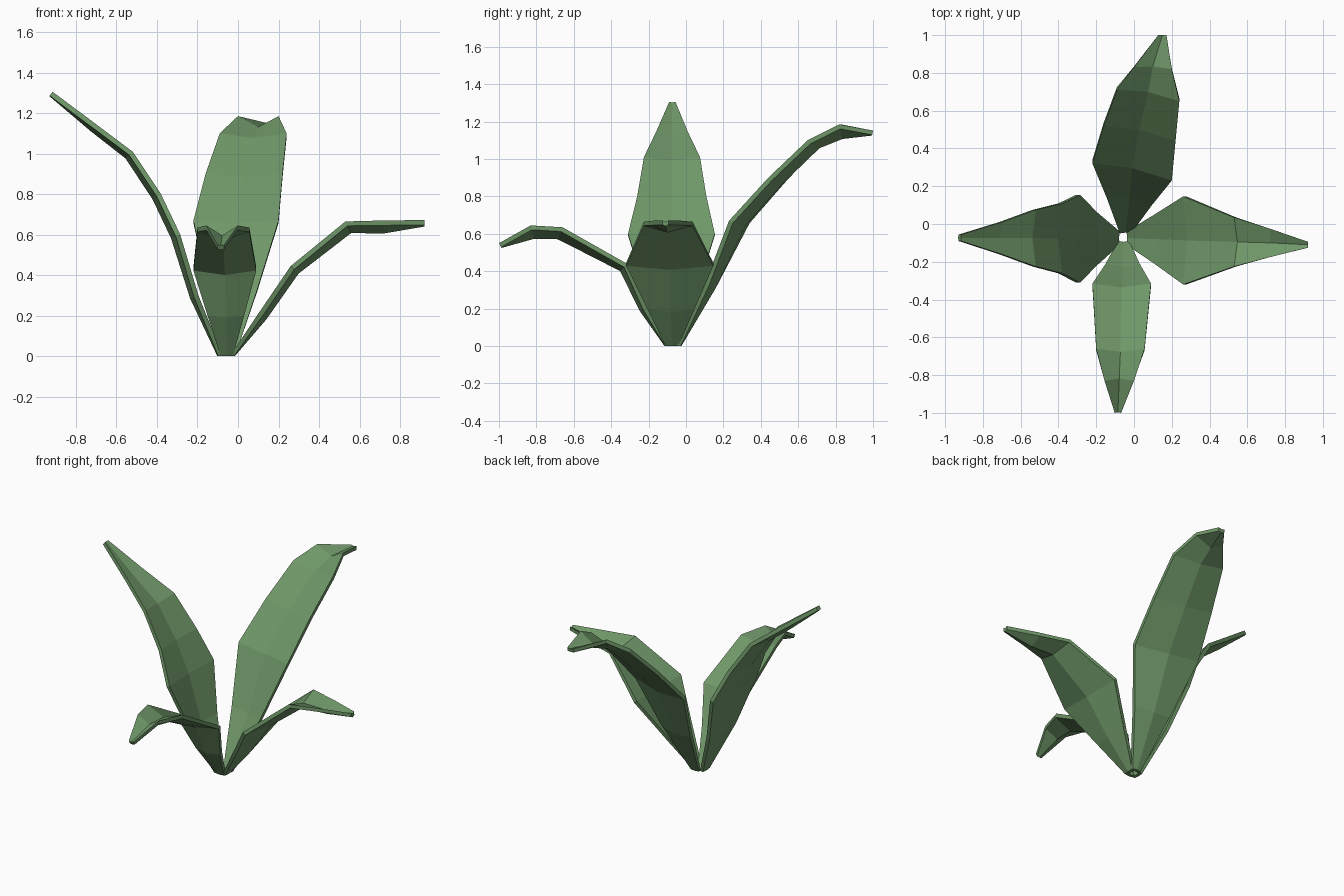
import bpy, bmesh
from mathutils import Vector

THICK = 0.024
green = bpy.data.materials.new("leaf_green")
green.diffuse_color = (0.16, 0.31, 0.14, 1)


def leaf(name, out, side, rows):
    """rows: distance out, height, sideways centre, half width, groove depth, skew"""
    out, side, up = Vector(out), Vector(side), Vector((0, 0, 1))
    bm = bmesh.new()
    rings = []
    for i, (d, z, s, h, g, k) in enumerate(rows):
        a, b = rows[max(i - 1, 0)], rows[min(i + 1, len(rows) - 1)]
        t = (out * (b[0] - a[0]) + up * (b[1] - a[1])).normalized()
        n = up * t.dot(out) - out * t.z
        c = out * d + up * z + side * s
        top = [c - side * h + out * k, c - n * g, c + side * h - out * k]
        ring = top + [p - n * THICK for p in reversed(top)]
        for p in ring:
            p.z = max(p.z, 0)
        rings.append([bm.verts.new(p) for p in ring])
    # skin between cross-sections, then close both ends
    for r, q in zip(rings, rings[1:]):
        for j in range(6):
            m = (j + 1) % 6
            bm.faces.new((r[j], r[m], q[m], q[j]))
    for r in (rings[0], rings[-1]):
        bm.faces.new((r[0], r[1], r[4], r[5]))
        bm.faces.new((r[1], r[2], r[3], r[4]))
    bmesh.ops.recalc_face_normals(bm, faces=bm.faces)
    me = bpy.data.meshes.new(name)
    bm.to_mesh(me)
    bm.free()
    me.materials.append(green)
    bpy.context.collection.objects.link(bpy.data.objects.new(name, me))


# tall leaf on the left
leaf("left_leaf", (-1, 0, 0), (0, 1, 0), [
    (.075, 0, -.075, .035, .005, 0), (.195, .30, -.078, .14, .02, 0),
    (.285, .60, -.078, .232, .025, 0), (.38, .80, -.076, .185, .025, 0),
    (.52, 1.01, -.075, .15, .025, 0), (.70, 1.145, -.075, .085, .02, 0),
    (.915, 1.305, -.073, .017, .003, 0)])

# low drooping leaf on the right
leaf("right_leaf", (1, 0, 0), (0, 1, 0), [
    (-.04, 0, -.075, .035, .005, 0), (.10, .21, -.08, .125, .025, 0),
    (.26, .445, -.087, .233, .03, 0), (.53, .665, -.095, .13, .04, 0),
    (.72, .67, -.10, .075, .04, 0), (.92, .672, -.11, .016, .008, 0)])

# low leaf in front
leaf("front_leaf", (0, -1, 0), (1, 0, 0), [
    (.09, 0, -.055, .03, .005, 0), (.21, .21, -.06, .09, .02, 0),
    (.315, .44, -.065, .155, .03, 0), (.66, .635, -.072, .128, .045, 0),
    (.83, .645, -.078, .078, .05, 0), (1.0, .55, -.085, .017, .005, 0)])

# tall twisted leaf at the back
leaf("back_leaf", (0, 1, 0), (1, 0, 0), [
    (-.05, 0, -.045, .03, .005, 0), (.12, .33, -.025, .12, .02, .02),
    (.275, .67, -.01, .21, .025, .045), (.48, .90, .03, .19, .025, .04),
    (.68, 1.10, .075, .165, .03, .03), (.825, 1.185, .10, .10, .055, .005),
    (1.0, 1.152, .15, .022, .003, 0)])
